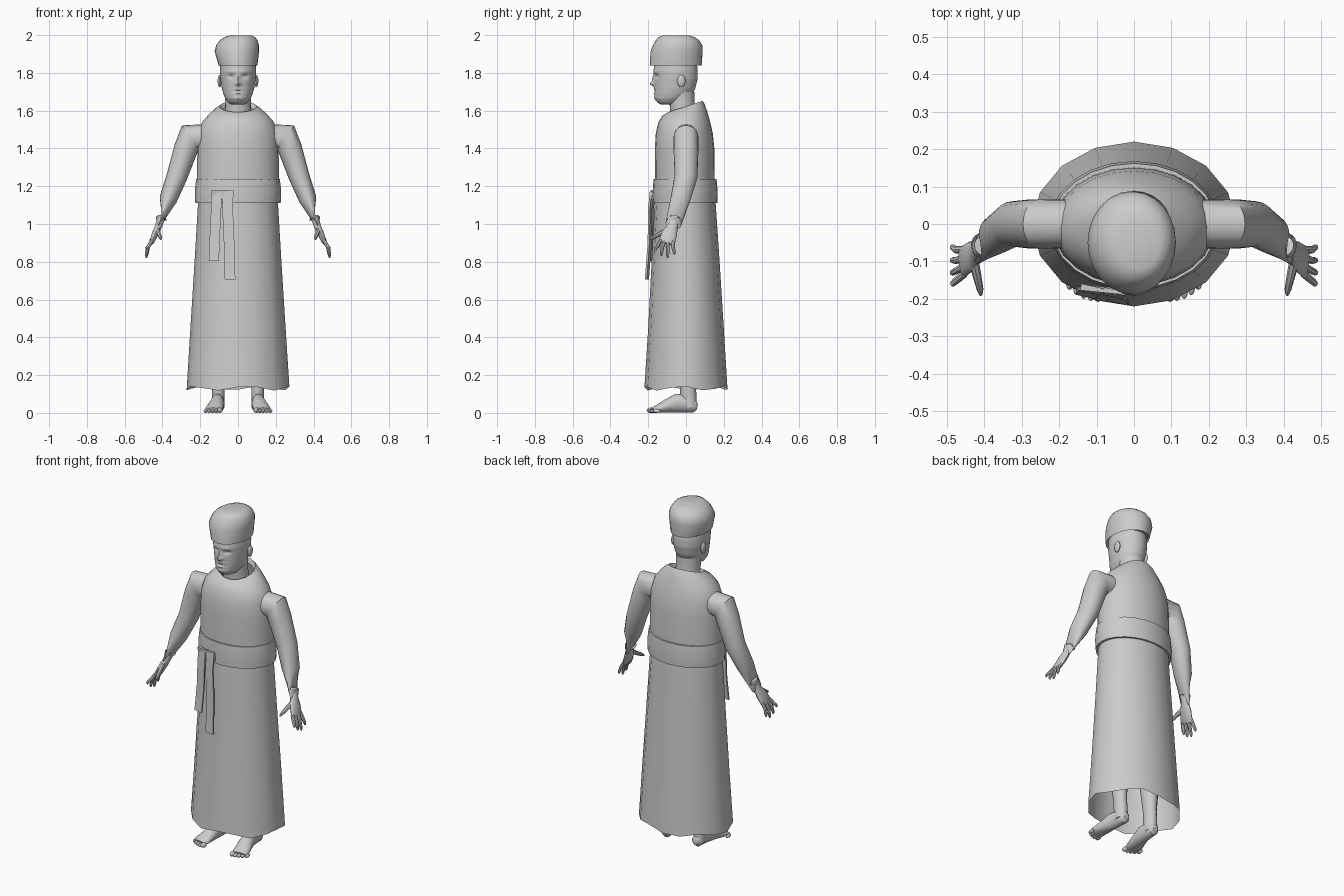
import bpy, bmesh, math
from mathutils import Vector

grey = bpy.data.materials.new("plain grey")
grey.diffuse_color = (0.6, 0.6, 0.6, 1)


def skin(name, rings, caps=(True, True)):
    """Skin a list of equal closed rings into one object."""
    bm = bmesh.new()
    loops = [[bm.verts.new(p) for p in ring] for ring in rings]
    n = len(loops[0])
    for a, b in zip(loops, loops[1:]):
        for i in range(n):
            j = (i + 1) % n
            bm.faces.new((a[i], a[j], b[j], b[i]))
    if caps[0]:
        bm.faces.new(loops[0][::-1])
    if caps[1]:
        bm.faces.new(loops[-1])
    bmesh.ops.recalc_face_normals(bm, faces=bm.faces)
    mesh = bpy.data.meshes.new(name)
    bm.to_mesh(mesh)
    bm.free()
    mesh.materials.append(grey)
    ob = bpy.data.objects.new(name, mesh)
    bpy.context.collection.objects.link(ob)
    return ob


def level(z, rx, front, back, tilt=0, cx=0, n=24, wave=0):
    """Horizontal oval, optionally tilted back or with a wavy height."""
    cy, ry = (front + back) / 2, (back - front) / 2
    ring = []
    for i in range(n):
        a = math.tau * i / n
        y = ry * math.sin(a)
        ring.append(Vector((cx + rx * math.cos(a), cy + y,
                            z + tilt * y + wave * math.cos(5 * a + 0.6))))
    return ring


def tube(name, path, n=14, caps=(True, True), ref=(0, 1, 0), s=1):
    """Tube along (x, y, z, radius along ref, radius across); s mirrors x."""
    pts = [Vector(p[:3]) for p in path]
    rings = []
    for k, p in enumerate(pts):
        d = Vector()
        if k > 0:
            d += (p - pts[k - 1]).normalized()
        if k < len(pts) - 1:
            d += (pts[k + 1] - p).normalized()
        d.normalize()
        u = Vector(ref)
        u = (u - d * u.dot(d)).normalized()
        v = d.cross(u)
        ring = []
        for i in range(n):
            a = math.tau * i / n
            q = p + u * (path[k][3] * math.cos(a)) + v * (path[k][4] * math.sin(a))
            ring.append(Vector((q.x * s, q.y, q.z)))
        rings.append(ring)
    return skin(name, rings, caps)


def ball(name, c, r):
    """Small ellipsoid."""
    steps = [-0.97, -0.75, -0.4, 0, 0.4, 0.75, 0.97]
    rings = []
    for t in steps:
        w = math.sqrt(1 - t * t)
        rings.append(level(c[2] + r[2] * t, r[0] * w, c[1] - r[1] * w, c[1] + r[1] * w,
                           cx=c[0], n=12))
    return skin(name, rings)


# robe: skirt with wavy open hem, then upper body with tilted collar
skin("skirt", [level(0.13, 0.272, -0.22, 0.22, n=16, wave=0.012),
               level(0.45, 0.252, -0.2, 0.2, n=16),
               level(0.8, 0.23, -0.182, 0.178, n=16),
               level(1.14, 0.21, -0.165, 0.155, n=16)], (False, False))
skin("robe_top", [level(1.2, 0.218, -0.163, 0.152), level(1.4, 0.215, -0.165, 0.15),
                  level(1.48, 0.21, -0.16, 0.142), level(1.54, 0.19, -0.146, 0.128),
                  level(1.585, 0.15, -0.125, 0.112, 0.1),
                  level(1.61, 0.118, -0.107, 0.098, 0.25),
                  level(1.622, 0.098, -0.095, 0.088, 0.32),
                  level(1.6, 0.085, -0.085, 0.078, 0.3)], (False, False))

# belt with a small turned edge
skin("belt", [level(1.11, 0.212, -0.163, 0.155), level(1.11, 0.226, -0.175, 0.166),
              level(1.17, 0.229, -0.177, 0.168), level(1.237, 0.222, -0.172, 0.162),
              level(1.237, 0.212, -0.16, 0.15)], (False, False))


# hanging belt ends, as thin bent strips
def strip(name, path, half, thick=0.005):
    rings = [[Vector((x + sx * half, y + sy * thick - sx * 0.006, z))
              for sx, sy in ((-1, -1), (1, -1), (1, 1), (-1, 1))] for x, y, z in path]
    skin(name, rings)


strip("belt_end_short", [(-0.115, -0.17, 1.178), (-0.115, -0.18, 1.1),
                         (-0.122, -0.177, 0.95), (-0.128, -0.19, 0.805)], 0.027)
strip("belt_end_long", [(-0.052, -0.18, 1.178), (-0.055, -0.19, 1.08),
                        (-0.047, -0.192, 0.9), (-0.042, -0.207, 0.705)], 0.028)
strip("belt_knot", [(-0.085, -0.172, 1.13), (-0.085, -0.178, 1.178)], 0.058)

# neck
skin("neck", [level(1.55, 0.075, -0.085, 0.055), level(1.62, 0.068, -0.085, 0.045),
              level(1.70, 0.07, -0.1, 0.045)])

# head: oval levels, with the face pushed in and out by soft bumps
profile = [(1.632, 0.03, -0.13, -0.06), (1.642, 0.05, -0.15, -0.03),
           (1.665, 0.068, -0.165, 0.01), (1.69, 0.078, -0.167, 0.035),
           (1.72, 0.086, -0.166, 0.05), (1.77, 0.094, -0.168, 0.062),
           (1.81, 0.096, -0.172, 0.062), (1.87, 0.092, -0.165, 0.055)]
# x, z, spread x, spread z, push
bumps = [(0, 1.742, 0.013, 0.012, 0.024), (0, 1.768, 0.009, 0.018, 0.012),
         (0.036, 1.782, 0.016, 0.01, -0.013), (-0.036, 1.782, 0.016, 0.01, -0.013),
         (0.035, 1.806, 0.024, 0.007, 0.004), (-0.035, 1.806, 0.024, 0.007, 0.004),
         (0, 1.702, 0.022, 0.004, -0.007), (0, 1.716, 0.03, 0.006, 0.005),
         (0, 1.692, 0.018, 0.006, 0.005), (0, 1.665, 0.03, 0.013, 0.004)]
rings = []
for a, b in zip(profile, profile[1:]):
    parts = max(1, round((b[0] - a[0]) / 0.007))
    for k in range(parts):
        t = k / parts
        rings.append(level(*[p + (q - p) * t for p, q in zip(a, b)], n=56))
rings.append(level(*profile[-1], n=56))
for ring in rings:
    for p in ring:
        if p.y < -0.06:
            p.y -= sum(h * math.exp(-((p.x - x) / w) ** 2 - ((p.z - z) / d) ** 2)
                       for x, z, w, d, h in bumps)
skin("head", rings)

# hat, slightly lopsided with a flat crown
skin("hat", [level(1.85, 0.095, -0.17, 0.07), level(1.84, 0.103, -0.192, 0.083),
             level(1.915, 0.118, -0.187, 0.088, cx=-0.006),
             level(1.947, 0.113, -0.175, 0.086, cx=-0.002),
             level(1.972, 0.1, -0.16, 0.07, cx=0.003),
             level(1.99, 0.08, -0.145, 0.045, cx=0.01),
             level(1.999, 0.055, -0.12, 0.015, cx=0.014)])

for s, side in ((1, "left"), (-1, "right")):
    # face details
    ball(side + "_ear", (s * 0.097, -0.025, 1.757), (0.011, 0.022, 0.034))
    ball(side + "_eye", (s * 0.035, -0.138, 1.782), (0.013, 0.011, 0.008))

    # sleeve with a squared shoulder and an open cuff
    tube(side + "_sleeve", [(0.14, 0, 1.46, 0.065, 0.07), (0.252, 0, 1.458, 0.066, 0.078),
                            (0.275, 0, 1.4, 0.066, 0.064), (0.324, 0, 1.25, 0.061, 0.055),
                            (0.37, -0.03, 1.13, 0.052, 0.047),
                            (0.414, -0.065, 1.005, 0.043, 0.039),
                            (0.406, -0.058, 1.03, 0.034, 0.03)],
         20, (True, False), s=s)

    # hand: wrist and flat palm, four fingers and a thumb
    tube(side + "_palm", [(0.405, -0.058, 1.04, 0.026, 0.022), (0.42, -0.07, 0.99, 0.026, 0.019),
                          (0.435, -0.085, 0.955, 0.04, 0.018),
                          (0.455, -0.1, 0.91, 0.043, 0.014),
                          (0.46, -0.104, 0.897, 0.036, 0.009)], s=s)
    for k, (ty, tz) in enumerate(((-0.16, 0.86), (-0.13, 0.832), (-0.097, 0.82), (-0.062, 0.838))):
        ky = -0.134 + 0.022 * k
        tube(f"{side}_finger_{k + 1}", [(0.453, ky, 0.915, 0.01, 0.01),
                                        (0.475, (ky + ty) / 2 - 0.004, 0.88, 0.01, 0.01),
                                        (0.484, ty, tz + 0.012, 0.008, 0.008),
                                        (0.486, ty, tz, 0.004, 0.004)], 8, s=s)
    tube(side + "_thumb", [(0.43, -0.09, 0.975, 0.014, 0.014), (0.42, -0.135, 0.95, 0.012, 0.012),
                           (0.411, -0.175, 0.927, 0.009, 0.009),
                           (0.409, -0.19, 0.918, 0.004, 0.004)], 8, ref=(1, 0, 0), s=s)

    # leg, foot and toes
    tube(side + "_leg", [(0.104, 0.02, 0.03, 0.036, 0.034), (0.104, 0.012, 0.1, 0.043, 0.034),
                         (0.105, 0.008, 0.16, 0.042, 0.034), (0.108, 0.0, 0.3, 0.054, 0.047),
                         (0.108, -0.005, 0.5, 0.055, 0.052)], s=s)
    tube(side + "_foot", [(0.102, 0.06, 0.032, 0.014, 0.016), (0.102, 0.048, 0.034, 0.032, 0.028),
                          (0.104, 0.0, 0.05, 0.048, 0.034), (0.108, -0.05, 0.051, 0.05, 0.036),
                          (0.117, -0.1, 0.037, 0.036, 0.042),
                          (0.127, -0.15, 0.022, 0.021, 0.047),
                          (0.131, -0.175, 0.015, 0.013, 0.042)], 16, ref=(0, 0, 1), s=s)
    for k in range(5):
        r = 0.014 if k == 0 else 0.01
        ball(f"{side}_toe_{k + 1}", (s * (0.096 + 0.019 * k), -0.187 + 0.002 * k * k, r),
             (r, 0.021, r))

# smooth shading with crisp edges
for ob in bpy.data.objects:
    ob.select_set(True)
    bpy.context.view_layer.objects.active = ob
bpy.ops.object.shade_smooth_by_angle(angle=math.radians(40))
